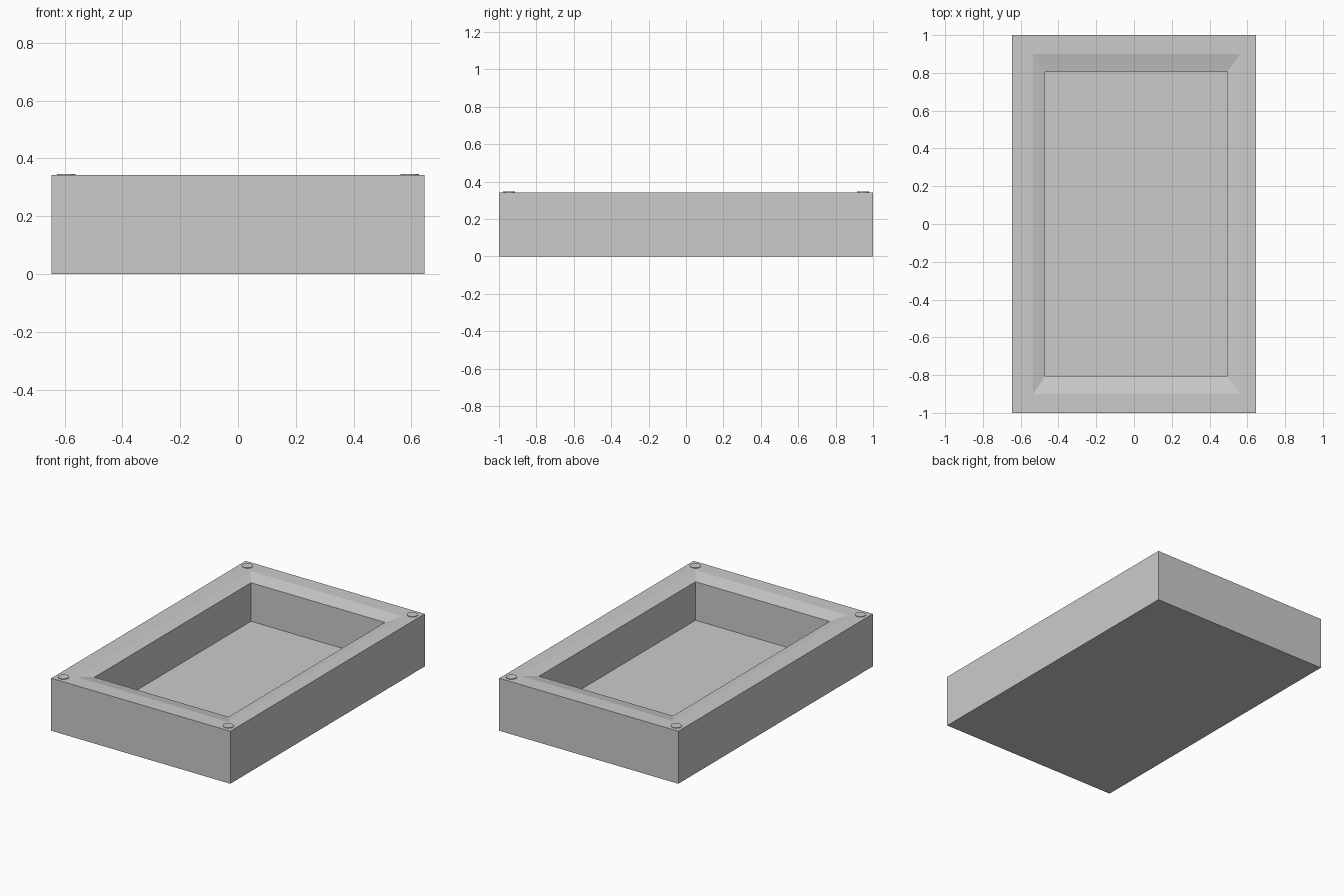
import bpy, bmesh

if "Cube" in bpy.data.objects:
    bpy.data.objects.remove(bpy.data.objects["Cube"])

TOP = 0.342

# Tray: stacked rectangular loops (x min, x max, half depth, z) from underside to recessed floor
loops = [
    (-0.645, 0.645, 1.0, 0.0),
    (-0.645, 0.645, 1.0, TOP),
    (-0.535, 0.56, 0.90, TOP),
    (-0.47, 0.495, 0.805, TOP - 0.021),
    (-0.47, 0.495, 0.805, 0.07),
]
bm = bmesh.new()
rings = [[bm.verts.new(p) for p in ((a, -d, z), (b, -d, z), (b, d, z), (a, d, z))]
         for a, b, d, z in loops]
for lo, hi in zip(rings, rings[1:]):
    for i in range(4):
        j = (i + 1) % 4
        bm.faces.new((lo[i], lo[j], hi[j], hi[i]))
bm.faces.new(rings[0][::-1])
bm.faces.new(rings[-1])
mesh = bpy.data.meshes.new("tray")
bm.to_mesh(mesh)
bm.free()
bpy.context.collection.objects.link(bpy.data.objects.new("tray", mesh))

# Low round studs on the four rim corners
for sx in (-1, 1):
    for sy in (-1, 1):
        bpy.ops.mesh.primitive_cylinder_add(
            vertices=32, radius=0.032, depth=0.02,
            location=(sx * 0.594, sy * 0.947, TOP + 0.004 - 0.01))
        bpy.context.object.name = "corner_stud"
        bpy.ops.object.shade_smooth_by_angle()
